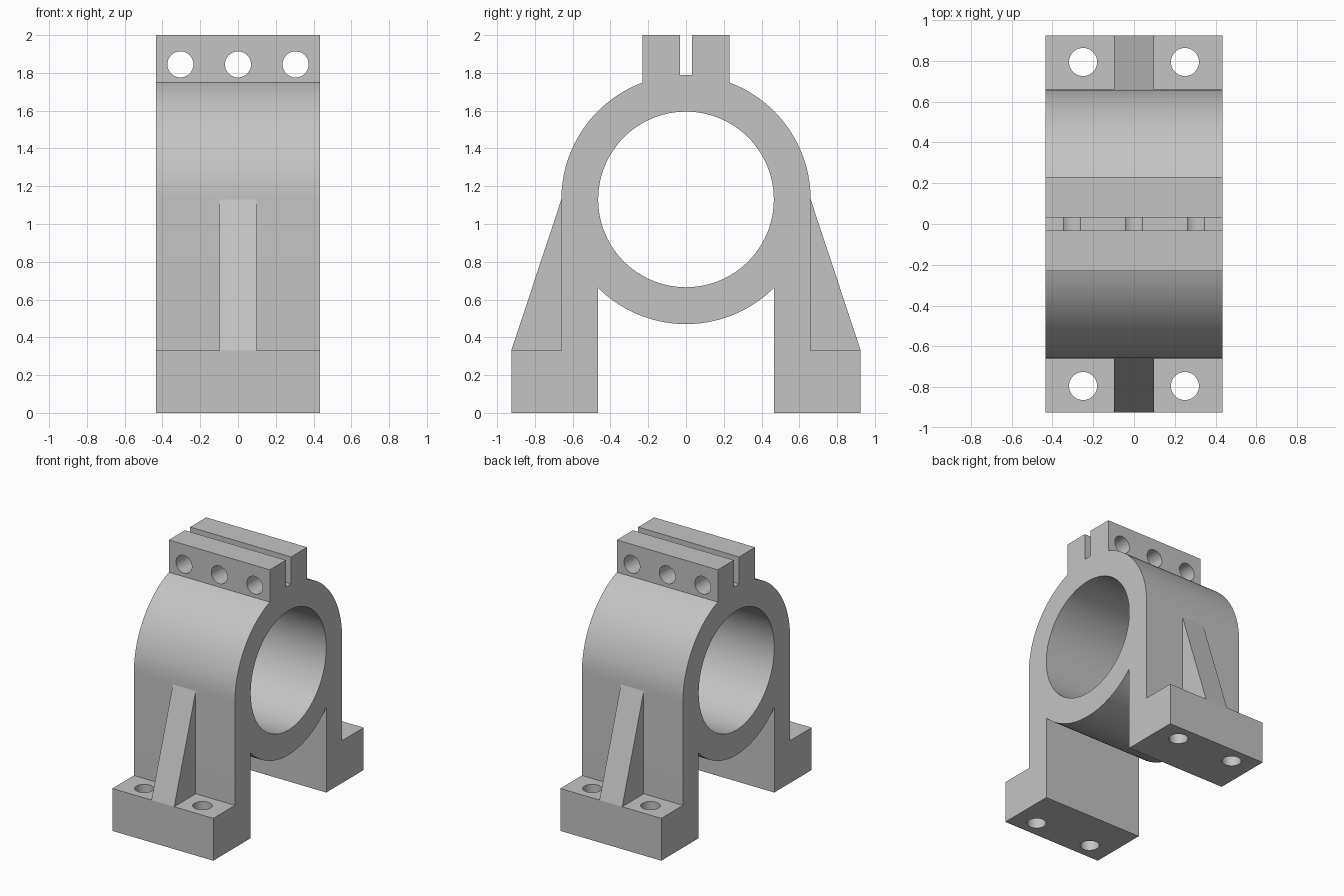
import bpy
import bmesh
from math import asin, cos, sin, pi, radians, sqrt
from mathutils import Matrix

cube = bpy.data.objects.get("Cube")
if cube:
    bpy.data.objects.remove(cube, do_unlink=True)

HALF_W = 0.435              # half width along x
AXIS_Z, R_OUT, R_BORE = 1.13, 0.66, 0.465
LUG, SLOT = 0.23, 0.033     # half depths of the clamp lug and its slot
FOOT_Y, FOOT_Z = 0.925, 0.33
HOLE_R = 0.069

grey = bpy.data.materials.new("plain grey")
grey.use_nodes = True
grey.diffuse_color = (0.55, 0.55, 0.55, 1)
grey.node_tree.nodes["Principled BSDF"].inputs["Base Color"].default_value = grey.diffuse_color


def add_object(name, bm):
    bmesh.ops.recalc_face_normals(bm, faces=bm.faces)
    mesh = bpy.data.meshes.new(name)
    bm.to_mesh(mesh)
    bm.free()
    mesh.materials.append(grey)
    obj = bpy.data.objects.new(name, mesh)
    bpy.context.collection.objects.link(obj)
    return obj


def extrude_profile(name, points, half):
    """Extrude a (y, z) outline symmetrically along x."""
    bm = bmesh.new()
    face = bm.faces.new([bm.verts.new((-half, y, z)) for y, z in points])
    geom = bmesh.ops.extrude_face_region(bm, geom=[face])["geom"]
    moved = [v for v in geom if isinstance(v, bmesh.types.BMVert)]
    bmesh.ops.translate(bm, verts=moved, vec=(2 * half, 0, 0))
    return add_object(name, bm)


def arc(start, end, steps):
    angles = [start + (end - start) * i / steps for i in range(steps + 1)]
    return [(R_OUT * cos(a), AXIS_Z + R_OUT * sin(a)) for a in angles]


def add_hole(bm, centre, axis, radius, depth, segments=40):
    turn = Matrix.Rotation(pi / 2, 4, axis) if axis else Matrix.Identity(4)
    bmesh.ops.create_cone(bm, cap_ends=True, segments=segments, radius1=radius,
                          radius2=radius, depth=depth,
                          matrix=Matrix.Translation(centre) @ turn)


# Housing outline: slotted lug, round shell, legs and feet
lug_angle = pi / 2 - asin(LUG / R_OUT)
leg_angle = -pi / 2 + asin(R_BORE / R_OUT)
half = [(SLOT, 1.79), (SLOT, 2), (LUG, 2)]
half += arc(lug_angle, 0, 28)
half += [(R_OUT, FOOT_Z), (FOOT_Y, FOOT_Z), (FOOT_Y, 0), (R_BORE, 0)]
half += arc(leg_angle, -pi / 2, 18)
outline = half + [(-y, z) for y, z in reversed(half[:-1])]
housing = extrude_profile("bearing_housing", outline, HALF_W)

# Bore, clamp bolt holes and foot bolt holes
bm = bmesh.new()
add_hole(bm, (0, 0, AXIS_Z), 'Y', R_BORE, 2, 96)
for x in (-0.305, 0, 0.305):
    add_hole(bm, (x, 0, 1.845), 'X', HOLE_R, 1)
for x in (-0.25, 0.25):
    for y in (-0.795, 0.795):
        add_hole(bm, (x, y, 0.15), None, HOLE_R, 0.8)
cutter = add_object("hole_cutter", bm)
cutter.hide_render = True

cut = housing.modifiers.new("holes", 'BOOLEAN')
cut.operation = 'DIFFERENCE'
cut.solver = 'EXACT'
cut.object = cutter
bpy.context.view_layer.update()
graph = bpy.context.evaluated_depsgraph_get()
cut_mesh = bpy.data.meshes.new_from_object(housing.evaluated_get(graph))
housing.modifiers.clear()
housing.data = cut_mesh
bpy.data.objects.remove(cutter, do_unlink=True)

# Sloping ribs, sunk slightly into the legs and feet
for name, side in (("front_rib", -1), ("rear_rib", 1)):
    rib = [(R_OUT, AXIS_Z), (FOOT_Y, FOOT_Z), (0.9, 0.3), (0.6, 0.3), (0.6, 1.1)]
    extrude_profile(name, [(side * y, z) for y, z in rib], 0.098)

# Smooth the curved walls, keep the edges crisp
bpy.ops.object.select_all(action='DESELECT')
housing.select_set(True)
bpy.context.view_layer.objects.active = housing
bpy.ops.object.shade_smooth_by_angle(angle=radians(30))
